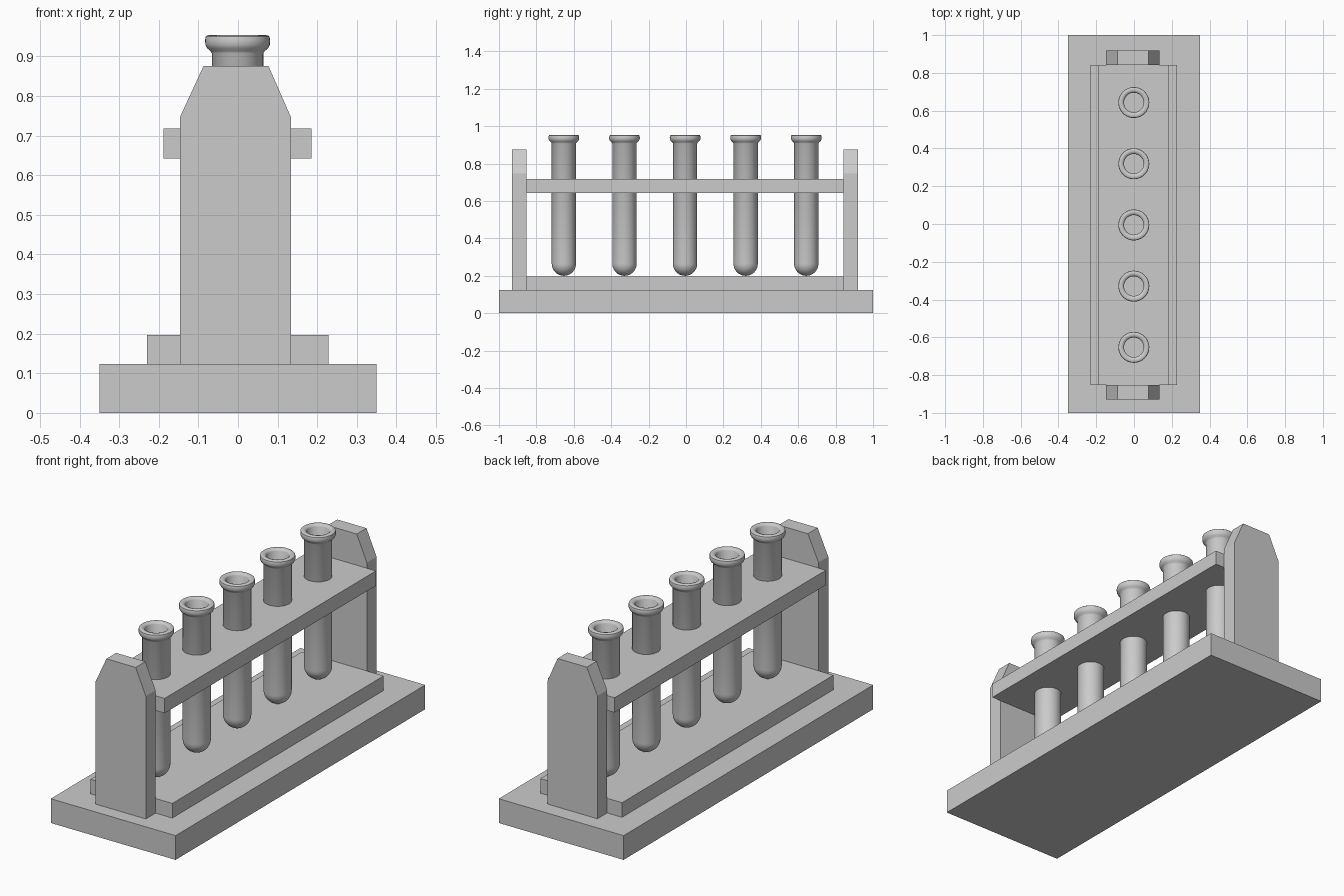
import bpy, bmesh, math

if "Cube" in bpy.data.objects:
    bpy.data.objects.remove(bpy.data.objects["Cube"])


def prism_y(name, outline, y0, y1):
    """Extrude an (x, z) outline between two y positions."""
    bm = bmesh.new()
    face = bm.faces.new([bm.verts.new((x, y0, z)) for x, z in outline])
    ext = bmesh.ops.extrude_face_region(bm, geom=[face])
    moved = [g for g in ext["geom"] if isinstance(g, bmesh.types.BMVert)]
    bmesh.ops.translate(bm, vec=(0, y1 - y0, 0), verts=moved)
    bmesh.ops.recalc_face_normals(bm, faces=bm.faces)
    mesh = bpy.data.meshes.new(name)
    bm.to_mesh(mesh)
    bm.free()
    obj = bpy.data.objects.new(name, mesh)
    bpy.context.collection.objects.link(obj)
    return obj


def box(name, x0, x1, y0, y1, z0, z1):
    return prism_y(name, [(x0, z0), (x1, z0), (x1, z1), (x0, z1)], y0, y1)


def lathe(name, profile, location, steps=40):
    """Spin an (r, z) profile around the z axis."""
    bm = bmesh.new()
    verts = [bm.verts.new((r, 0, z)) for r, z in profile]
    edges = [bm.edges.new(pair) for pair in zip(verts, verts[1:])]
    bmesh.ops.spin(bm, geom=verts + edges, cent=(0, 0, 0), axis=(0, 0, 1),
                   angle=2 * math.pi, steps=steps)
    bmesh.ops.remove_doubles(bm, verts=bm.verts, dist=1e-5)
    bmesh.ops.recalc_face_normals(bm, faces=bm.faces)
    mesh = bpy.data.meshes.new(name)
    bm.to_mesh(mesh)
    bm.free()
    obj = bpy.data.objects.new(name, mesh)
    obj.location = location
    bpy.context.collection.objects.link(obj)
    bpy.ops.object.select_all(action='DESELECT')
    obj.select_set(True)
    bpy.context.view_layer.objects.active = obj
    bpy.ops.object.shade_smooth_by_angle(angle=math.radians(40))
    return obj


# Stepped base and holding shelf
box("base", -0.35, 0.35, -1.0, 1.0, 0.0, 0.123)
box("base_step", -0.23, 0.228, -0.852, 0.841, 0.123, 0.197)
box("tube_shelf", -0.188, 0.185, -0.852, 0.841, 0.643, 0.718)

# End posts with chamfered tops
post = [(-0.147, 0.123), (0.134, 0.123), (0.134, 0.746),
        (0.077, 0.876), (-0.087, 0.876), (-0.147, 0.746)]
prism_y("front_post", post, -0.93, -0.852)
prism_y("back_post", post, 0.841, 0.919)

# Hollow test tubes: round bottom, flared rolled lip
R, BOTTOM = 0.065, 0.2
tube = [(R * math.sin(a), BOTTOM + R - R * math.cos(a))
        for a in (i * math.pi / 20 for i in range(11))]
tube += [(R, 0.908), (0.069, 0.914), (0.077, 0.921), (0.0815, 0.93),
         (0.082, 0.942), (0.0805, 0.95), (0.076, 0.9535), (0.066, 0.954),
         (0.057, 0.951), (0.052, 0.944), (0.052, 0.26), (0.0, 0.26)]
for i in range(5):
    lathe(f"test_tube_{i + 1}", tube, (-0.001, -0.005 + (i - 2) * 0.324, 0))
